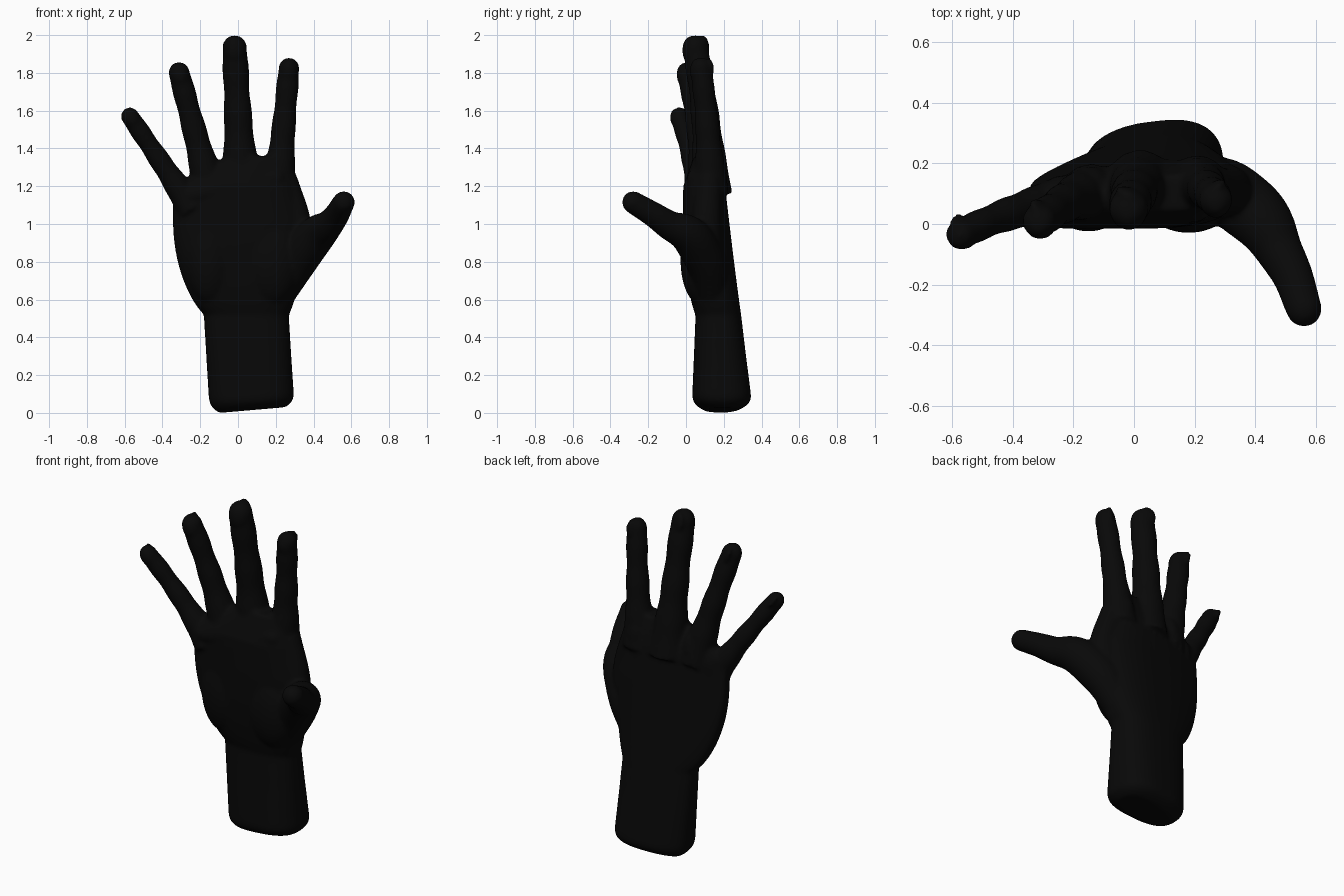
import bpy, bmesh
from math import sin, cos, pi, copysign
from mathutils import Vector, Matrix

cube = bpy.data.objects.get("Cube")
if cube:
    bpy.data.objects.remove(cube, do_unlink=True)

skin = bpy.data.materials.new("near black skin")
skin.use_nodes = True
shade = .0025
skin.diffuse_color = (shade, shade, shade, 1)
skin.node_tree.nodes["Principled BSDF"].inputs["Base Color"].default_value = skin.diffuse_color

bm = bmesh.new()


def loft(rings):
    """Join rings of points into a closed skin."""
    loops = [[bm.verts.new(point) for point in ring] for ring in rings]
    for lower, upper in zip(loops, loops[1:]):
        for i in range(len(lower)):
            bm.faces.new((lower[i - 1], lower[i], upper[i], upper[i - 1]))
    bm.faces.new(loops[0][::-1])
    bm.faces.new(loops[-1])


def ball(centre, size, turn=Matrix()):
    place = Matrix.Translation(centre) @ turn.to_4x4() @ Matrix.Diagonal(size).to_4x4()
    bmesh.ops.create_uvsphere(bm, u_segments=24, v_segments=16, radius=1, matrix=place)


def circle(sides):
    return [(cos(2 * pi * k / sides), sin(2 * pi * k / sides)) for k in range(sides)]


def tube(path):
    """Round limb through (x, y, z, radius) points with a domed tip."""
    rings = []
    last = len(path) - 1
    for i, point in enumerate(path):
        way = (path[min(i + 1, last)] - path[max(i - 1, 0)]).xyz.normalized()
        side = Vector((0, 1, 0)).cross(way).normalized()
        up = way.cross(side)
        rings.append([point.xyz + (side * c + up * s) * point.w for c, s in circle(24)])
    loft(rings)
    tip = path[-1]
    ball(tip.xyz, (tip.w, tip.w, tip.w))


def curved(points, steps=8):
    """Smoothly interpolate a few control points."""
    pts = [Vector(p) for p in points]
    pts = [pts[0] * 2 - pts[1]] + pts + [pts[-1] * 2 - pts[-2]]
    path = []
    for before, start, end, after in zip(pts, pts[1:], pts[2:], pts[3:]):
        for step in range(steps):
            t = step / steps
            ease = t * t * (3 - 2 * t)
            leave = start + (end - before) * t / 2
            arrive = end - (after - start) * (1 - t) / 2
            path.append(leave.lerp(arrive, ease))
    return path + [pts[-2]]


def clamp(value):
    return max(0, min(1, value))


def arm_ring(z):
    """Cross-section of the forearm and palm at one height."""
    wrist = clamp(z * 2)
    swell = sin(pi / 2 * clamp(z * 2 - 1.05) ** .75)
    taper = clamp((z - 1.2) * 6)
    inset = .05 * clamp(1 - z * 11) ** 3
    left = -.15 - .03 * wrist - .165 * swell + .3 * taper + inset
    right = .3 - .03 * wrist + .08 * swell - .05 * clamp(z * 5 - 5) - .04 * taper - inset
    front = .03 + .02 * wrist - .065 * swell + .06 * taper + inset * 1.4
    back = .362 - .12 * z - .03 * taper - inset * 1.4
    fall = .05 + .04 * swell * (1 - taper)
    ring = []
    for c, s in circle(48):
        across = (1 + copysign(abs(c) ** .7, c)) / 2
        deep = (1 + copysign(abs(s) ** .8, s)) / 2
        # The back drops toward the little finger and the cut end slopes
        drop = fall * (1 - across) ** 2 * max(s, 0)
        lift = .03 * across * clamp(1 - z * 3)
        ring.append((left + (right - left) * across,
                     front + (back - front) * deep - drop, z + lift))
    return ring


loft([arm_ring(step / 50) for step in range(69)])


def finger(root, tip, thick):
    """Finger with swollen joints, nail, pad, knuckle and tendon."""
    root, tip = Vector(root), Vector(tip)
    path = []
    for step in range(33):
        t = step / 32
        spot = root.lerp(tip, t)
        spot.y = root.y + (tip.y - root.y) * t ** 1.6
        flare = .08 * (1 - t) + .65 * (1 - t) ** 3
        joint = .04 * cos(7 * pi * (t - .55)) * clamp(t * 3)
        path.append(Vector((*spot, thick * (1 + flare + joint))))
    tube(path)
    way = (tip - path[-6].xyz).normalized()
    turn = way.to_track_quat('Z', 'Y').to_matrix()
    back = Vector((0, 1, 0))
    back = (back - way * way.y).normalized()
    ball(tip + back * thick * .8, (thick * .65, thick / 4, thick * .9), turn)
    ball(tip - back * thick * .2 - way * thick / 3, (thick * .9, thick * .9, thick * 1.3), turn)
    ball(root + Vector((0, .03, .06)), (.06, .06, .12))
    # Tendon fanning out from the wrist
    wrist = Vector((root.x / 3 + .05, .21, .7))
    knuckle = root + Vector((0, .03, .1))
    tube([wrist.lerp(knuckle, k / 8).to_4d() - Vector((0, 0, 0, .96)) for k in range(9)])


# Index, middle, ring and little finger
finger((.21, .13, 1.16), (.27, .08, 1.826), .057)
finger((.02, .13, 1.16), (-.018, .05, 1.935), .067)
finger((-.14, .1, 1.15), (-.312, .01, 1.802), .058)
finger((-.24, .07, 1.08), (-.572, -.034, 1.57), .05)

# Thumb and its nail
tube(curved([(.19, .15, .56, .07), (.35, .075, .86, .108), (.485, -.1, 1, .076),
             (.56, -.28, 1.115, .059)]))
ball((.59, -.27, 1.125), (.024, .035, .035))

# Web between thumb and index finger
tube(curved([(.24, .13, .85, .09), (.31, .11, .96, .08), (.25, .12, 1.22, .07)]))

# Fleshy mounds of the palm and the ridge below the fingers
ball((.18, .08, .81), (.15, .11, .24))
ball((-.15, .08, .83), (.13, .105, .25))
tube(curved([(-.26, .04, 1.15, .055), (-.1, .04, 1.18, .055), (.2, .06, 1.24, .055)]))

mesh = bpy.data.meshes.new("hand")
bmesh.ops.recalc_face_normals(bm, faces=bm.faces)
bm.to_mesh(mesh)
bm.free()
mesh.materials.append(skin)
hand = bpy.data.objects.new("hand", mesh)
bpy.context.collection.objects.link(hand)

# Fuse all parts into one soft skin
fuse = hand.modifiers.new("fuse", 'REMESH')
fuse.mode = 'VOXEL'
fuse.voxel_size = .011
fuse.use_smooth_shade = True
soften = hand.modifiers.new("soften", 'SMOOTH')
soften.iterations = 8
